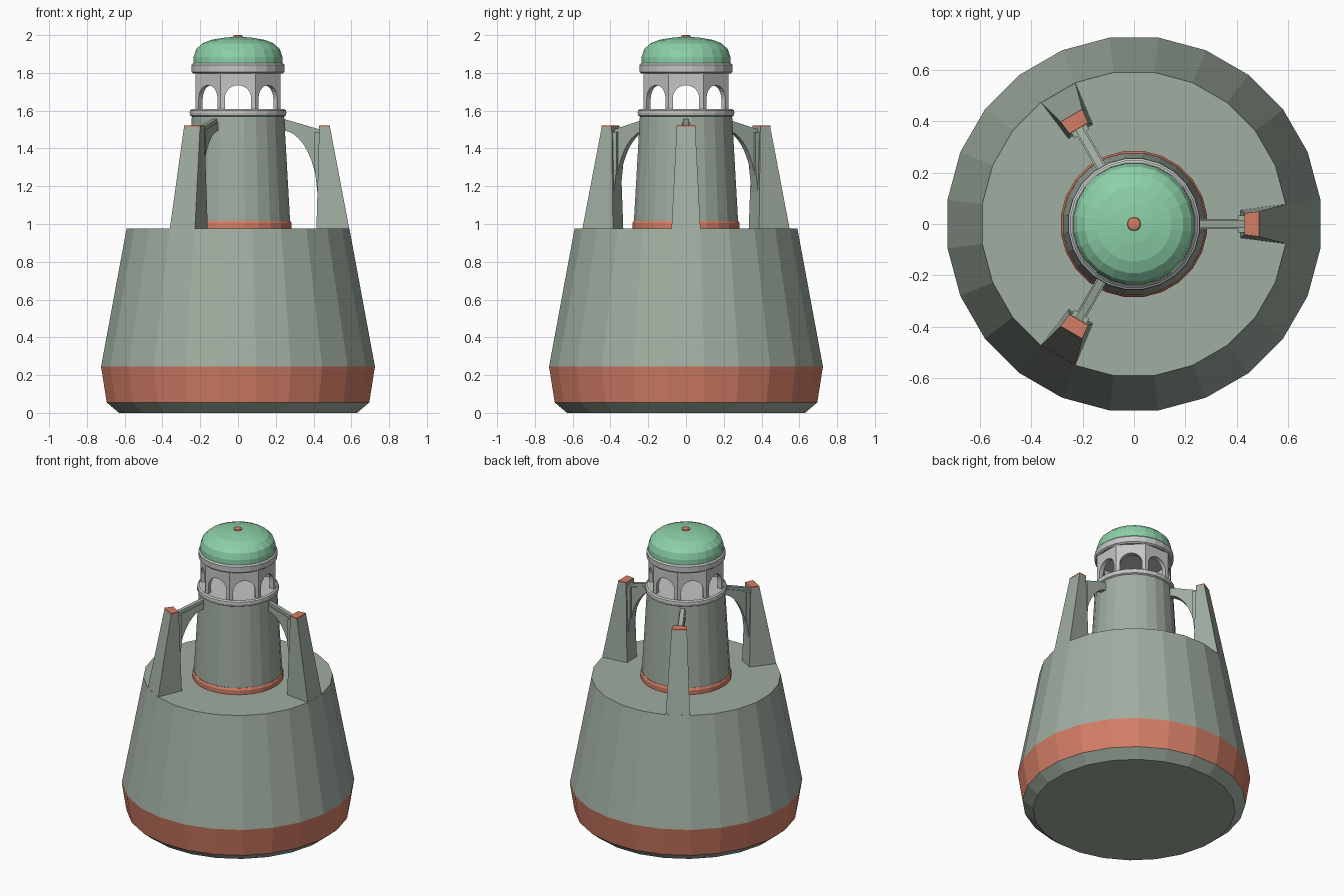
import bpy, bmesh, math
from mathutils import Matrix, Vector

if "Cube" in bpy.data.objects:
    bpy.data.objects.remove(bpy.data.objects["Cube"])


def material(name, srgb):
    m = bpy.data.materials.new(name)
    lin = [((c / 255 + 0.055) / 1.055) ** 2.4 for c in srgb]
    m.diffuse_color = (*lin, 1)
    m.use_nodes = True
    m.node_tree.nodes["Principled BSDF"].inputs["Base Color"].default_value = m.diffuse_color
    return m


GREY = material("grey green", (160, 173, 161))
ORANGE = material("terracotta", (212, 126, 102))
GREEN = material("mint green", (140, 208, 168))
STONE = material("pale grey", (196, 198, 196))


def finish(name, bm, mats):
    bmesh.ops.recalc_face_normals(bm, faces=bm.faces)
    me = bpy.data.meshes.new(name)
    bm.to_mesh(me)
    bm.free()
    ob = bpy.data.objects.new(name, me)
    bpy.context.collection.objects.link(ob)
    for m in mats:
        me.materials.append(m)
    return ob


def lathe(name, profile, mats, bands=None, n=24):
    """Turn (apothem, z) points round z; bands gives a material per step."""
    bm = bmesh.new()
    k = 1 / math.cos(math.pi / n)
    rings = []
    for r, z in profile:
        rings.append([bm.verts.new((r * k * math.cos((i + .5) * math.tau / n),
                                    r * k * math.sin((i + .5) * math.tau / n), z))
                      for i in range(n)])
    for j in range(len(rings) - 1):
        a, b = rings[j], rings[j + 1]
        for i in range(n):
            f = bm.faces.new((a[i], a[(i + 1) % n], b[(i + 1) % n], b[i]))
            f.material_index = bands[j] if bands else 0
    bm.faces.new(rings[0])
    bm.faces.new(rings[-1])
    return finish(name, bm, mats)


def prism(bm, profile, half):
    """Extrude an (x, z) outline across y."""
    a = [bm.verts.new((x, -half, z)) for x, z in profile]
    b = [bm.verts.new((x, half, z)) for x, z in profile]
    n = len(a)
    bm.faces.new(a)
    bm.faces.new(b)
    for i in range(n):
        bm.faces.new((a[i], a[(i + 1) % n], b[(i + 1) % n], b[i]))


def frustum(bm, sections):
    """Box through sections (z, inner x, inner half, outer x, outer half)."""
    rings = [[bm.verts.new(p) for p in ((xi, -hi, z), (xo, -ho, z), (xo, ho, z), (xi, hi, z))]
             for z, xi, hi, xo, ho in sections]
    for a, b in zip(rings, rings[1:]):
        for i in range(4):
            bm.faces.new((a[i], a[(i + 1) % 4], b[(i + 1) % 4], b[i]))
    bm.faces.new(rings[0])
    bm.faces.new(rings[-1])


# Wide base with painted band, tower and its collar
lathe("base", [(.63, 0), (.695, .055), (.725, .245), (.59, .975)],
      [GREY, ORANGE], [0, 1, 0])
lathe("tower_collar", [(.284, .965), (.284, 1.005), (.277, 1.017)], [ORANGE])
lathe("tower", [(.276, .965), (.275, 1.03), (.244, 1.575)], [GREY])

# Lantern rings, dome and finial
lathe("gallery_ring", [(.244, 1.568), (.254, 1.574), (.256, 1.588), (.254, 1.602), (.244, 1.609)], [STONE])
lathe("cornice", [(.236, 1.797), (.246, 1.805), (.247, 1.843), (.238, 1.852)], [STONE])
lathe("dome", [(.236, 1.85), (.235, 1.885), (.222, 1.925), (.19, 1.955),
               (.145, 1.974), (.075, 1.986), (.02, 1.991)], [GREEN])
lathe("finial", [(.018, 1.985), (.026, 1.991), (.024, 1.997), (.014, 2.0)], [ORANGE], n=12)

# Lantern arcade: eight arched panels
bm = bmesh.new()
Z0, Z1, SPRING, R, AP, THICK = 1.6, 1.805, 1.665, .07, .224, .03
half = AP * math.tan(math.pi / 8)
half_in = (AP - THICK) * math.tan(math.pi / 8)
arch = [(-R, Z0)] + [(-R * math.cos(t * math.pi / 12), SPRING + R * math.sin(t * math.pi / 12))
                     for t in range(13)] + [(R, Z0)]
for k in range(8):
    rot = Matrix.Rotation(k * math.pi / 4, 4, 'Z')

    def strip(x, hw):
        top = [(-hw, Z0)] + [(-hw + 2 * hw * t / 12, Z1) for t in range(13)] + [(hw, Z0)]
        lo = [bm.verts.new(rot @ Vector((x, y, z))) for y, z in arch]
        hi = [bm.verts.new(rot @ Vector((x, y, z))) for y, z in top]
        # side jamb quads share the panel's upper corner
        for i in range(14):
            bm.faces.new((lo[i], lo[i + 1], hi[i + 1], hi[i]))
        return lo, hi
    lo1, hi1 = strip(AP, half)
    lo2, hi2 = strip(AP - THICK, half_in)
    for i in range(14):
        bm.faces.new((lo1[i], lo1[i + 1], lo2[i + 1], lo2[i]))
        bm.faces.new((hi1[i], hi1[i + 1], hi2[i + 1], hi2[i]))
    bm.faces.new((lo1[0], hi1[0], hi2[0], lo2[0]))
    bm.faces.new((lo1[-1], hi1[-1], hi2[-1], lo2[-1]))
finish("lantern_arcade", bm, [STONE])

# Curve on the underside of each flying buttress
curve = [(.425 - .19 * (1 - math.cos(t * math.pi / 20)), 1.11 + .385 * math.sin(t * math.pi / 20))
         for t in range(11)]

# Three piers with caps and flying buttresses
for k in range(3):
    spin = Matrix.Rotation(k * math.tau / 3, 4, 'Z')

    bm = bmesh.new()
    frustum(bm, [(.97, .415, .055, .59, .077), (1.513, .43, .042, .487, .049)])
    pier = finish(f"pier_{k + 1}", bm, [GREY])

    bm = bmesh.new()
    frustum(bm, [(1.513, .43, .042, .488, .049), (1.521, .43, .042, .487, .049)])
    cap = finish(f"pier_cap_{k + 1}", bm, [ORANGE])

    bm = bmesh.new()
    prism(bm, curve + [(.235, 1.54), (.435, 1.48)], .02)        # arched web
    prism(bm, [(.235, 1.53), (.435, 1.475), (.435, 1.50), (.235, 1.558)], .014)  # top rib
    prism(bm, [(.405, 1.30), (.44, 1.0), (.44, 1.488), (.405, 1.488)], .034)  # pier pad
    buttress = finish(f"buttress_{k + 1}", bm, [GREY])

    for ob in (pier, cap, buttress):
        ob.data.transform(spin)
